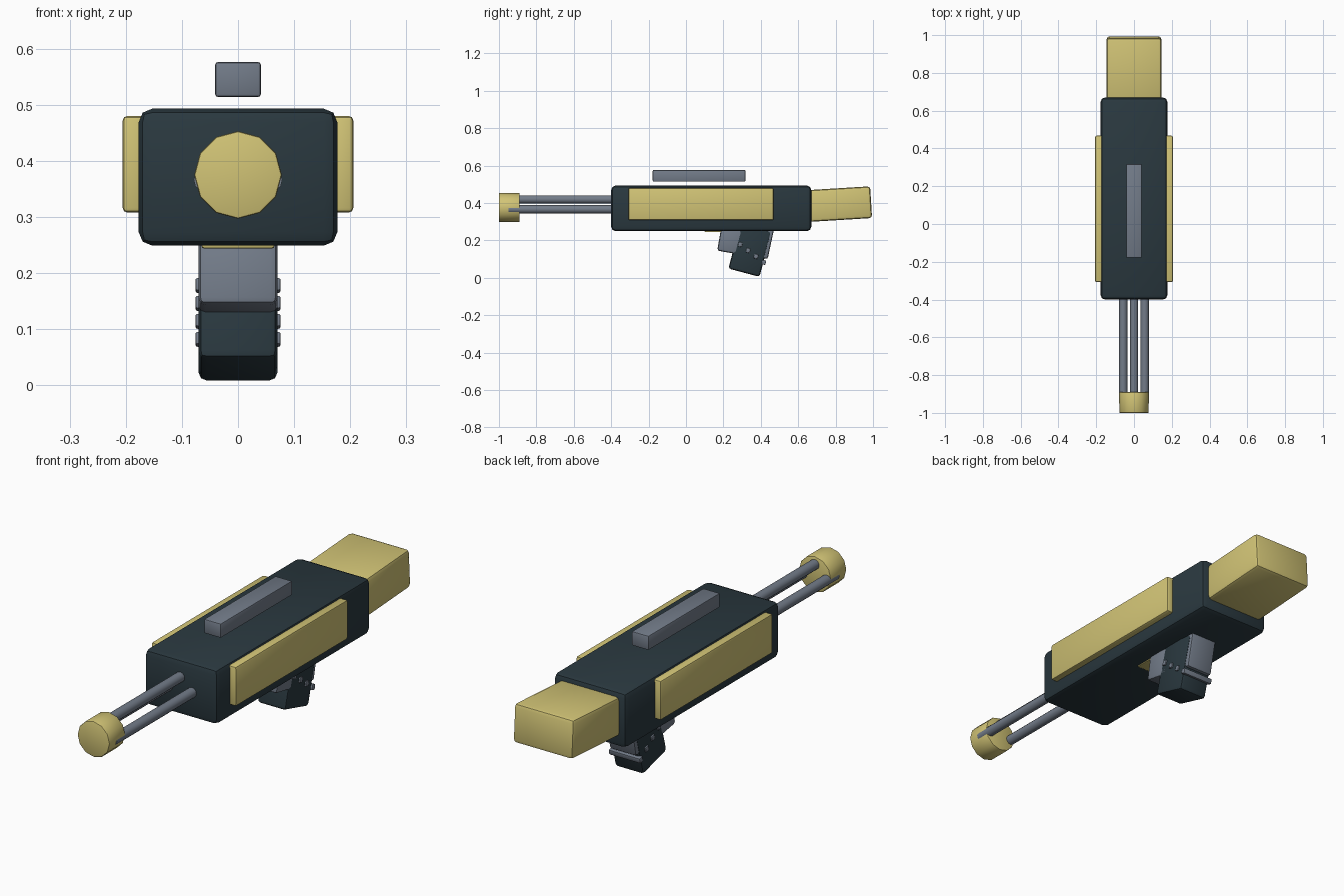
import bpy
import math

if "Cube" in bpy.data.objects:
    bpy.data.objects.remove(bpy.data.objects["Cube"], do_unlink=True)


def material(name, colour):
    m = bpy.data.materials.new(name)
    m.use_nodes = True
    m.diffuse_color = (*colour, 1)
    m.node_tree.nodes["Principled BSDF"].inputs["Base Color"].default_value = (*colour, 1)
    return m


dark = material("dark slate", (0.023, 0.04, 0.05))
gold = material("pale gold", (0.64, 0.55, 0.18))
steel = material("steel grey", (0.17, 0.20, 0.25))


def finish(name, mat, bevel):
    """Name, colour, round off and smooth the active object."""
    ob = bpy.context.object
    ob.name = name
    ob.data.materials.append(mat)
    if bevel:
        mod = ob.modifiers.new("rounded edges", "BEVEL")
        mod.width = bevel
        mod.segments = 2
        mod.limit_method = "ANGLE"
        mod.angle_limit = math.radians(40)
        bpy.ops.object.modifier_apply(modifier=mod.name)
    bpy.ops.object.shade_smooth_by_angle(angle=math.radians(40))
    return ob


def box(name, mat, centre, size, bevel, tilt=0):
    bpy.ops.mesh.primitive_cube_add(size=1, location=centre)
    ob = bpy.context.object
    ob.scale = size
    bpy.ops.object.transform_apply(location=False, rotation=False, scale=True)
    ob.rotation_euler.x = math.radians(tilt)
    return finish(name, mat, bevel)


def tube(name, mat, x, z, y0, y1, radius, sides, bevel=0):
    bpy.ops.mesh.primitive_cylinder_add(
        vertices=sides, radius=radius, depth=y1 - y0,
        location=(x, (y0 + y1) / 2, z), rotation=(math.pi / 2, 0, 0))
    return finish(name, mat, bevel)


# Main housing, top rail and rear stock
box("body", dark, (0, 0.135, 0.371), (0.354, 1.07, 0.244), 0.024)
box("top_rail", steel, (0, 0.07, 0.545), (0.082, 0.496, 0.063), 0.006)
box("stock", gold, (0, 0.79, 0.392), (0.29, 0.40, 0.17), 0.016, 3.5)

# Side panels
for side, s in (("left", 1), ("right", -1)):
    box(side + "_panel", gold, (s * 0.185, 0.08, 0.394), (0.041, 0.776, 0.172), 0.008)

# Three barrels held by the muzzle
tube("upper_barrel", steel, 0, 0.419, -0.95, -0.35, 0.022, 12)
for side, s in (("left", 1), ("right", -1)):
    tube(side + "_barrel", steel, s * 0.057, 0.366, -0.95, -0.35, 0.022, 12)
tube("muzzle", gold, 0, 0.375, -1.0, -0.89, 0.078, 12, 0.004)

# Grip assembly under the body
box("grip", dark, (0, 0.342, 0.148), (0.14, 0.172, 0.25), 0.014, -15)
box("trigger_block", steel, (0, 0.242, 0.198), (0.14, 0.13, 0.13), 0.012, -10)
box("backstrap", steel, (0, 0.425, 0.185), (0.13, 0.058, 0.16), 0.01, -12)
box("trigger_plate", gold, (0, 0.21, 0.256), (0.13, 0.22, 0.024), 0.004)

# Raised grip ribs stepping down toward the back
for i in range(4):
    box(f"grip_rib_{i + 1}", steel, (0, 0.29 + 0.042 * i, 0.178 - 0.032 * i),
        (0.152, 0.022, 0.024), 0.004, -15)
